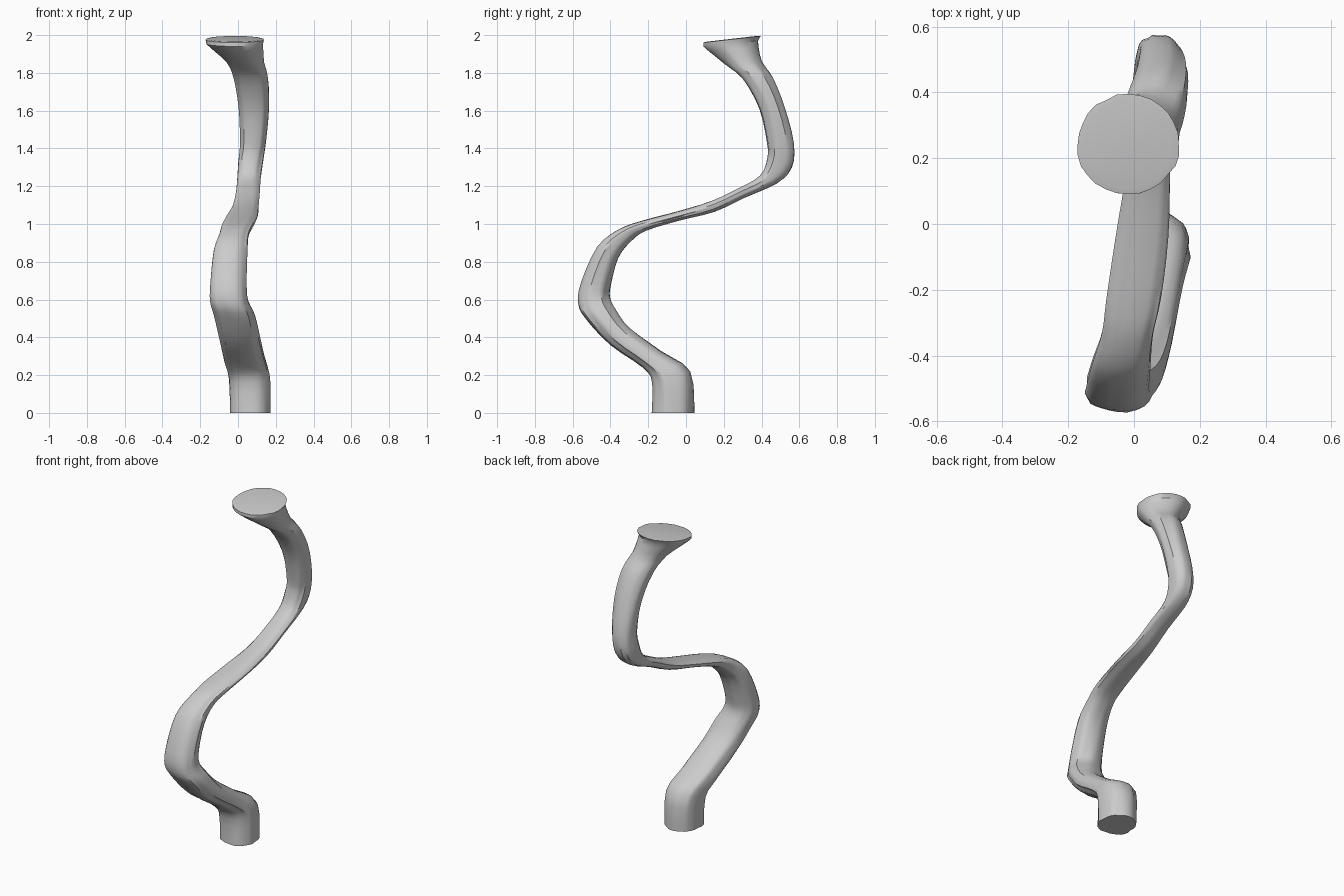
import bpy, bmesh, math, random
from mathutils import Vector

if "Cube" in bpy.data.objects:
    bpy.data.objects.remove(bpy.data.objects["Cube"])

random.seed(4)
SIDES, STEPS = 28, 3

# Trunk sections: y,z of the outer edge, y,z of the opposite edge, x min, x max
SECTIONS = [
    (-.18, .00, .04, .00, -.04, .17),
    (-.18, .16, .02, .22, -.05, .17),
    (-.23, .24, -.13, .325, -.075, .15),
    (-.40, .36, -.30, .45, -.10, .12),
    (-.53, .50, -.37, .54, -.125, .09),
    (-.57, .58, -.405, .61, -.145, .055),
    (-.555, .69, -.40, .68, -.145, .045),
    (-.47, .88, -.36, .82, -.13, .05),
    (-.36, .97, -.29, .91, -.10, .06),
    (-.24, 1.015, -.21, .965, -.085, .085),
    (-.05, 1.065, -.03, 1.02, -.055, .105),
    (.13, 1.12, .15, 1.065, -.025, .11),
    (.27, 1.185, .31, 1.14, -.01, .115),
    (.39, 1.255, .48, 1.215, -.005, .12),
    (.43, 1.35, .56, 1.30, .00, .135),
    (.43, 1.43, .57, 1.43, .01, .15),
    (.39, 1.61, .52, 1.62, .005, .165),
    (.30, 1.77, .46, 1.77, -.02, .16),
    (.20, 1.85, .40, 1.86, -.06, .14),
    (.09, 1.94, .38, 1.97, -.17, .135),
    (.09, 1.96, .395, 1.995, -.175, .14),
]


def spline(p0, p1, p2, p3, t):
    return [.5 * (2 * b + (c - a) * t + (2 * a - 5 * b + 4 * c - d) * t * t
            + (3 * b - a - 3 * c + d) * t ** 3) for a, b, c, d in zip(p0, p1, p2, p3)]


def soft_power(v, e):
    return math.copysign(abs(v) ** e, v)


# Smoothly interpolated sections
rows = []
last = len(SECTIONS) - 1
for i in range(last):
    pts = [SECTIONS[min(max(i + k, 0), last)] for k in (-1, 0, 1, 2)]
    steps = 1 if i == last - 1 else STEPS
    rows += [spline(*pts, s / steps) for s in range(steps)]
rows.append(SECTIONS[-1])

# Bark ridges run lengthwise, each fading in and out along the trunk
ridge = [random.uniform(-.055, .03) for _ in range(SIDES)]
phase = [random.uniform(0, 6.28) for _ in range(SIDES)]

bm = bmesh.new()
rings = []
for r, (ya, za, yb, zb, x0, x1) in enumerate(rows):
    centre = Vector(((x0 + x1) / 2, (ya + yb) / 2, (za + zb) / 2))
    across = Vector((0, (yb - ya) / 2, (zb - za) / 2))
    side = Vector(((x1 - x0) / 2, 0, 0))
    near_top = r >= len(rows) - 5
    power = 1 if near_top else .85
    ring = []
    for k in range(SIDES):
        a = 2 * math.pi * k / SIDES
        f = 1 + ridge[k] + .03 * math.sin(r * .35 + phase[k])
        if near_top:
            f = 1 + (f - 1) * .4
        p = centre + f * (side * soft_power(math.cos(a), power)
                          + across * soft_power(math.sin(a), power))
        p.z = min(max(p.z, 0), 2)
        ring.append(bm.verts.new(p))
    rings.append(ring)

# Worn rim and flat cut face at the top
c = sum((v.co for v in rings[-1]), Vector()) / SIDES
rings.append([bm.verts.new(c + (v.co - c) * .88 + Vector((0, 0, .003))) for v in rings[-1]])

for lo, hi in zip(rings, rings[1:]):
    for k in range(SIDES):
        n = (k + 1) % SIDES
        bm.faces.new((lo[k], lo[n], hi[n], hi[k]))
bm.faces.new(rings[-1])
bm.faces.new(rings[0][::-1])
bmesh.ops.recalc_face_normals(bm, faces=bm.faces)

mesh = bpy.data.meshes.new("twisted_trunk")
bm.to_mesh(mesh)
bm.free()
trunk = bpy.data.objects.new("twisted_trunk", mesh)
bpy.context.collection.objects.link(trunk)
bpy.context.view_layer.objects.active = trunk
trunk.select_set(True)
bpy.ops.object.shade_smooth_by_angle(angle=math.radians(40))
